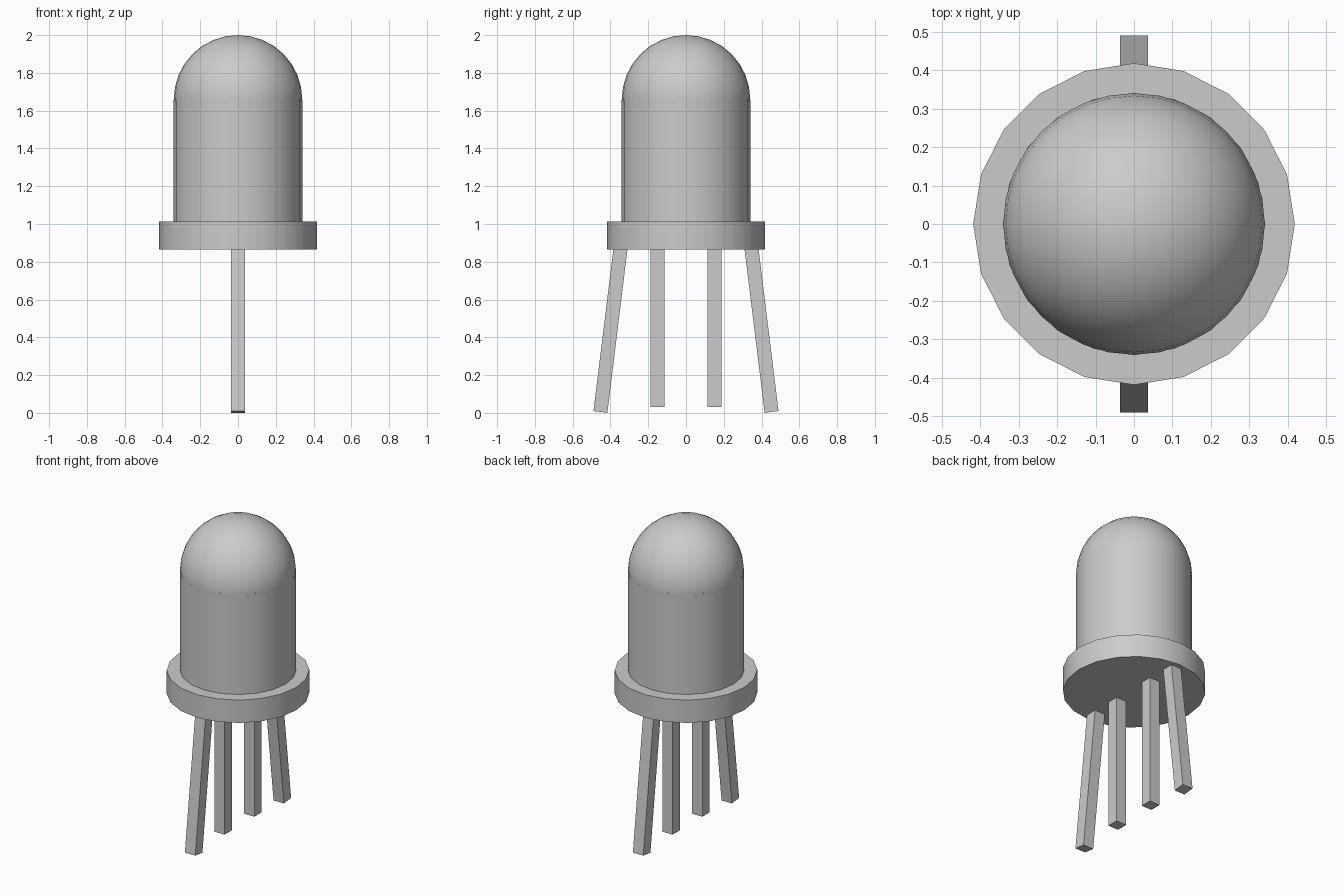
import bpy
from math import sin, cos, radians

if "Cube" in bpy.data.objects:
    bpy.data.objects.remove(bpy.data.objects["Cube"])

LEG = 0.074  # side of the square leg section


def finish(name, smooth=True):
    ob = bpy.context.object
    ob.name = name
    if smooth:
        bpy.ops.object.shade_smooth_by_angle(angle=radians(30))
    return ob


def cylinder(name, radius, z0, z1):
    bpy.ops.mesh.primitive_cylinder_add(vertices=20, radius=radius, depth=z1 - z0,
                                        location=(0, 0, (z0 + z1) / 2))
    return finish(name)


def leg(name, foot_y, foot_z, length, tilt):
    # square bar standing on its foot, leaning inward by tilt
    centre = (0, foot_y - sin(tilt) * length / 2, foot_z + cos(tilt) * length / 2)
    bpy.ops.mesh.primitive_cube_add(size=1, location=centre, rotation=(tilt, 0, 0))
    bpy.context.object.scale = (LEG, LEG, length)
    bpy.ops.object.transform_apply(location=False, rotation=True, scale=True)
    return finish(name, smooth=False)


# Base flange and lens body
cylinder("base_flange", 0.418, 0.865, 1.013)
cylinder("lens_body", 0.341, 0.95, 1.66)

# Rounded lens tip
bpy.ops.mesh.primitive_uv_sphere_add(segments=32, ring_count=16, radius=0.34,
                                     location=(0, 0, 1.66))
finish("lens_dome")

# Wire legs: straight inner pair, splayed outer pair
for side, label in ((-1, "front"), (1, "back")):
    leg(f"{label}_inner_leg", side * 0.152, 0.03, 0.87, 0)
    leg(f"{label}_outer_leg", side * 0.453, 0.005, 0.9, side * radians(7))
